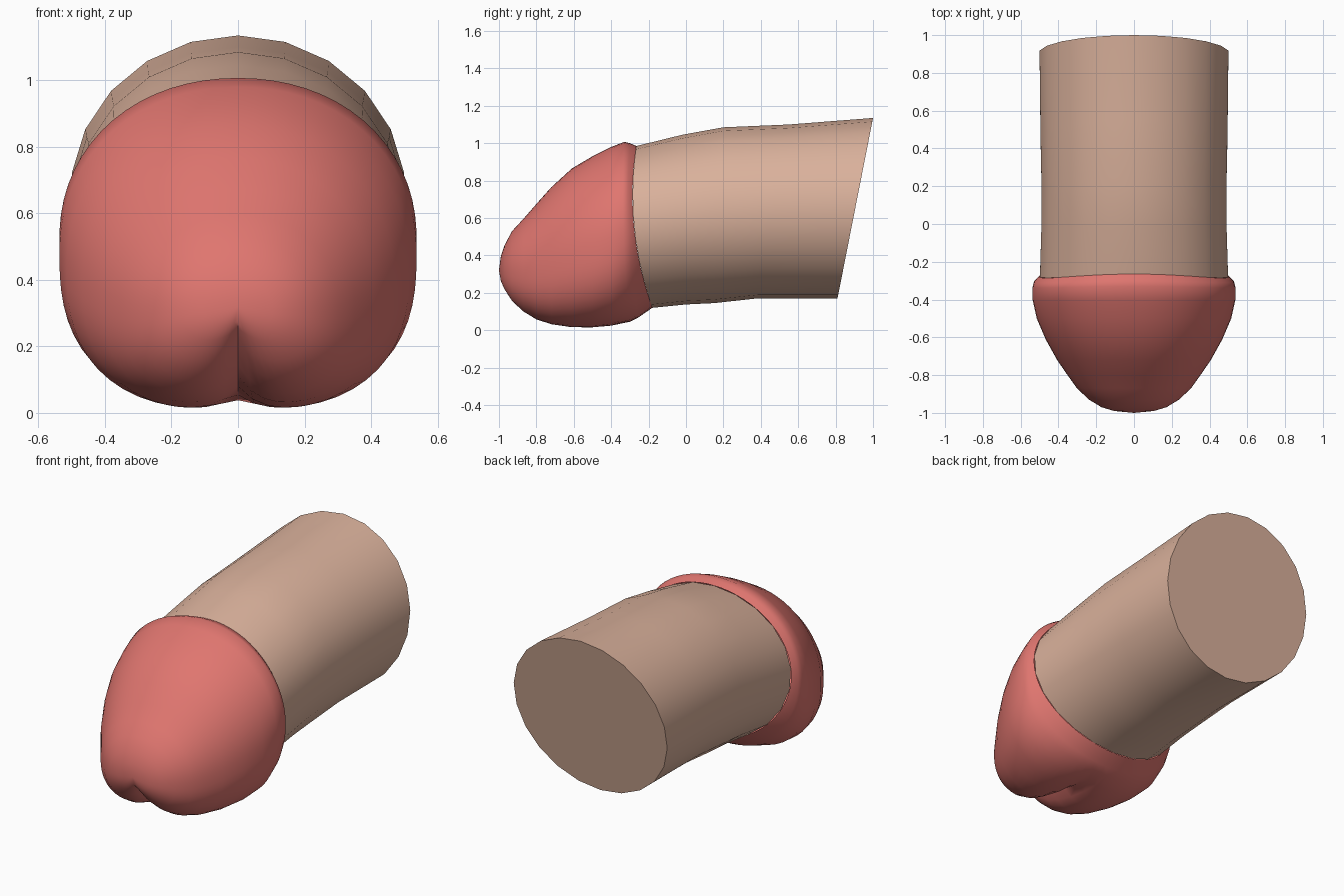
import bpy, bmesh, math

if "Cube" in bpy.data.objects:
    bpy.data.objects.remove(bpy.data.objects["Cube"])


def material(name, rgb):
    m = bpy.data.materials.new(name)
    m.diffuse_color = (*rgb, 1)
    m.use_nodes = True
    m.node_tree.nodes["Principled BSDF"].inputs["Base Color"].default_value = m.diffuse_color
    return m


def ring(n, yt, zt, yb, zb, w, bow=0.0, mid=0.5, pt=2.0, pb=2.0, cleft=0.0):
    """Slanted closed section from a top point to a bottom point."""
    zm = zb + (zt - zb) * mid
    pts = []
    for i in range(n):
        a = 2 * math.pi * i / n
        s, c = math.sin(a), math.cos(a)
        p = pt if c >= 0 else pb
        r = (abs(s) ** p + abs(c) ** p) ** (-1 / p)
        x, v = w * s * r, c * r
        z = zm + v * ((zt - zm) if v >= 0 else (zm - zb))
        y = yb + (yt - yb) * (z - zb) / (zt - zb) + bow * s * s
        if c < 0:
            z += cleft * math.exp(-abs(x) / 0.065)
        pts.append((x, y, z))
    return pts


def loft(name, rings, mat, tip=None, cap_start=False):
    bm = bmesh.new()
    rows = [[bm.verts.new(p) for p in r] for r in rings]
    n = len(rows[0])
    for a, b in zip(rows, rows[1:]):
        for i in range(n):
            j = (i + 1) % n
            bm.faces.new((a[i], a[j], b[j], b[i]))
    if cap_start:
        bm.faces.new(rows[0])
    if tip:
        t = bm.verts.new(tip)
        for i in range(n):
            bm.faces.new((rows[-1][i], rows[-1][(i + 1) % n], t))
    bmesh.ops.recalc_face_normals(bm, faces=bm.faces)
    # open lofts: make sure the normals point outward
    if sum(f.normal.x * f.calc_center_median().x for f in bm.faces) < 0:
        bmesh.ops.reverse_faces(bm, faces=bm.faces)
    me = bpy.data.meshes.new(name)
    bm.to_mesh(me)
    bm.free()
    ob = bpy.data.objects.new(name, me)
    bpy.context.collection.objects.link(ob)
    me.materials.append(mat)
    bpy.ops.object.select_all(action='DESELECT')
    ob.select_set(True)
    bpy.context.view_layer.objects.active = ob
    bpy.ops.object.shade_smooth_by_angle(angle=math.radians(45))
    return ob


skin = material("tan skin", (0.70, 0.44, 0.33))
red = material("soft red", (0.74, 0.18, 0.16))

# shaft, from the slanted flat back end to the seam
seam = (-0.265, 0.985, -0.18, 0.12, 0.503, -0.055)
shaft = [(1.0, 1.135, 0.81, 0.17, 0.505),
         (0.55, 1.10, 0.38, 0.17, 0.50),
         (0.20, 1.085, 0.15, 0.145, 0.494),
         (-0.02, 1.045, 0.0, 0.138, 0.495),
         seam]
loft("shaft", [ring(22, *r) for r in shaft], skin, cap_start=True)

# rounded head: seam, rim, then shrinking sections to the tip
N = 66
head = [ring(N, *seam)]
head.append(ring(N, -0.30, 1.0, -0.255, 0.068, 0.53, -0.028, 0.5, 2.05, 2.2))
head.append(ring(N, -0.33, 1.007, -0.30, 0.045, 0.537, -0.02, 0.5, 2.1, 2.4))
sections = [  # y, top, bottom, half width, widest height, cleft depth
    (-0.40, 0.98, 0.018, 0.537, 0.48, 0.02),
    (-0.50, 0.93, 0.004, 0.515, 0.47, 0.05),
    (-0.61, 0.865, 0.0, 0.468, 0.46, 0.08),
    (-0.72, 0.765, 0.012, 0.407, 0.45, 0.10),
    (-0.80, 0.675, 0.035, 0.352, 0.45, 0.11),
    (-0.87, 0.595, 0.075, 0.302, 0.45, 0.11),
    (-0.93, 0.53, 0.13, 0.238, 0.45, 0.09),
    (-0.97, 0.455, 0.195, 0.172, 0.45, 0.06),
    (-0.99, 0.395, 0.245, 0.105, 0.45, 0.03)]
for y, zt, zb, w, mid, cl in sections:
    head.append(ring(N, y, zt, y, zb, w, 0, mid, 2.1, 2.6, cl))
loft("head", head, red, tip=(0, -1.0, 0.32))
# join strip: the head is open at the seam, where the shaft meets it
